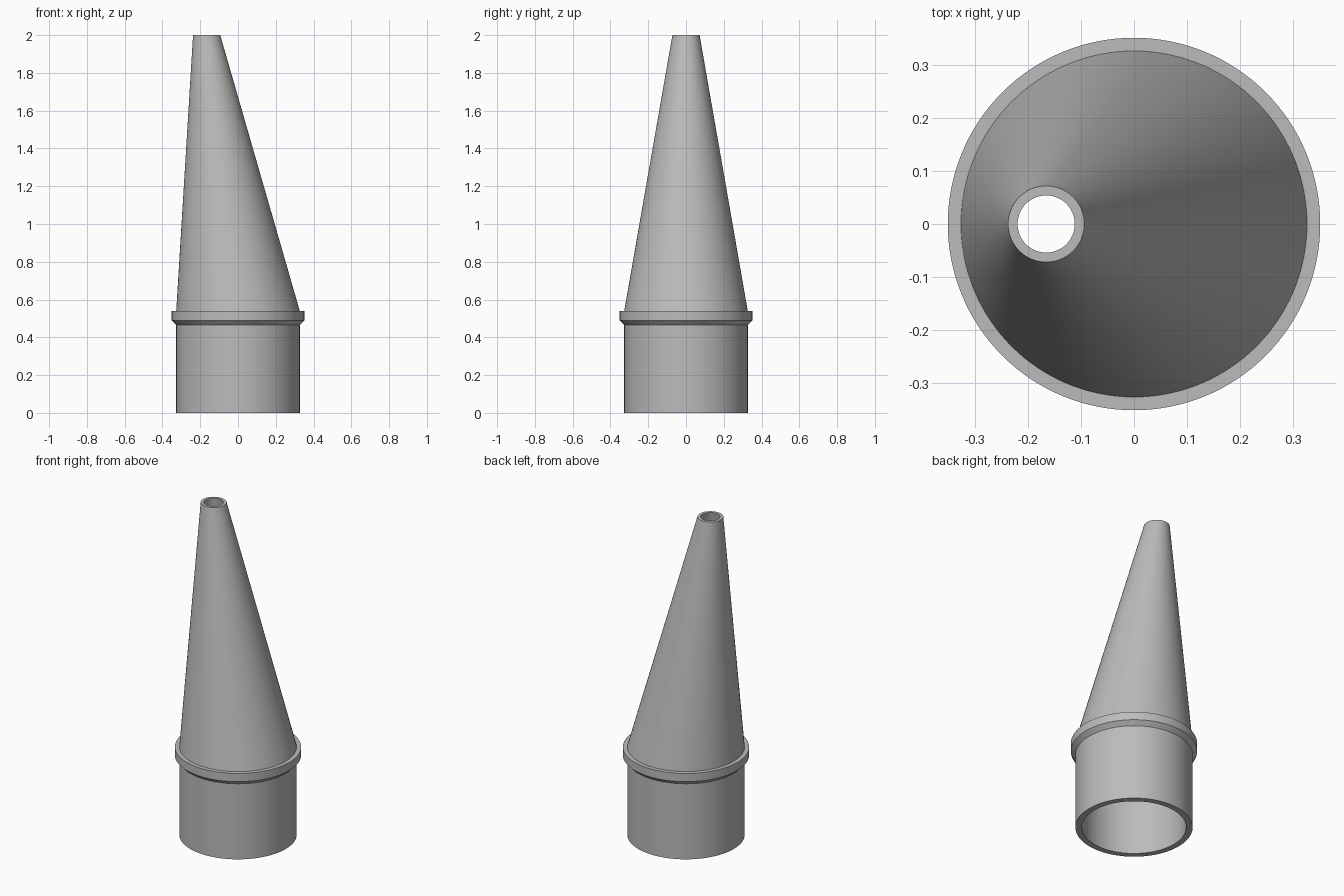
import bpy, bmesh
from math import cos, sin, pi, radians

cube = bpy.data.objects.get("Cube")
if cube:
    bpy.data.objects.remove(cube, do_unlink=True)

SEGMENTS = 128
TIP_X = -0.166

grey = bpy.data.materials.new("plain grey")
grey.use_nodes = True
colour = (0.5, 0.5, 0.5, 1)
grey.diffuse_color = colour
grey.node_tree.nodes["Principled BSDF"].inputs["Base Color"].default_value = colour


def loft_shell(name, sections):
    """Skin a closed loop of circular sections given as (centre x, radius, z)."""
    bm = bmesh.new()
    rings = []
    for cx, r, z in sections:
        angles = [2 * pi * i / SEGMENTS for i in range(SEGMENTS)]
        rings.append([bm.verts.new((cx + r * cos(a), r * sin(a), z)) for a in angles])
    for low, high in zip(rings, rings[1:] + rings[:1]):
        for i in range(SEGMENTS):
            j = (i + 1) % SEGMENTS
            bm.faces.new((low[i], low[j], high[j], high[i]))
    bmesh.ops.recalc_face_normals(bm, faces=bm.faces)
    mesh = bpy.data.meshes.new(name)
    bm.to_mesh(mesh)
    bm.free()
    mesh.materials.append(grey)
    obj = bpy.data.objects.new(name, mesh)
    bpy.context.collection.objects.link(obj)
    bpy.ops.object.select_all(action='DESELECT')
    obj.select_set(True)
    bpy.context.view_layer.objects.active = obj
    bpy.ops.object.shade_smooth_by_angle(angle=radians(25))
    return obj


# Hollow nozzle: socket, chamfered collar, leaning cone, then back down the bore
loft_shell("nozzle", [
    (0, 0.327, 0),
    (0, 0.327, 0.465),
    (0, 0.352, 0.49),
    (0, 0.352, 0.54),
    (0, 0.327, 0.54),
    (TIP_X, 0.072, 2),
    (TIP_X, 0.054, 2),
    (0, 0.291, 0.54),
    (0, 0.291, 0),
])
